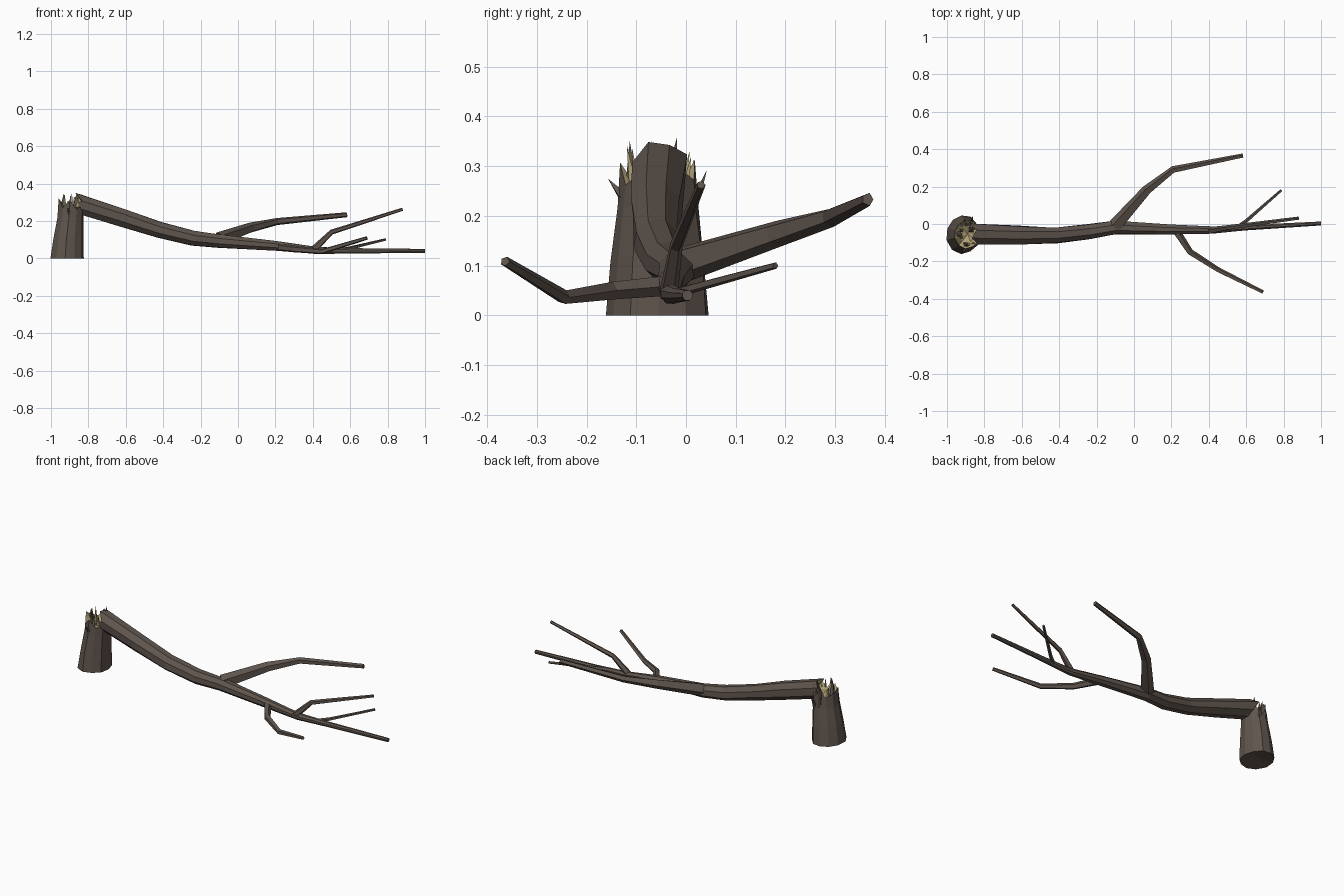
import bpy, bmesh, math, random
from mathutils import Vector

if "Cube" in bpy.data.objects:
    bpy.data.objects.remove(bpy.data.objects["Cube"])

random.seed(4)


def material(name, rgb):
    m = bpy.data.materials.new(name)
    m.diffuse_color = (*rgb, 1)
    m.use_nodes = True
    m.node_tree.nodes["Principled BSDF"].inputs["Base Color"].default_value = m.diffuse_color
    return m


BARK = material("bark", (0.115, 0.09, 0.075))
WOOD = material("raw_wood", (0.42, 0.35, 0.18))


def finish(name, bm, mats):
    bmesh.ops.recalc_face_normals(bm, faces=bm.faces)
    me = bpy.data.meshes.new(name)
    bm.to_mesh(me)
    bm.free()
    for m in mats:
        me.materials.append(m)
    ob = bpy.data.objects.new(name, me)
    bpy.context.collection.objects.link(ob)
    return ob


def bridge(bm, a, b, mat=0):
    n = len(a)
    for i in range(n):
        j = (i + 1) % n
        bm.faces.new((a[i], a[j], b[j], b[i])).material_index = mat


def fan(bm, ring, centre, mat=0):
    c = bm.verts.new(centre)
    for i in range(len(ring)):
        bm.faces.new((ring[i], ring[(i + 1) % len(ring)], c)).material_index = mat


def limb(name, path, sides, jitter=0.08, broken=None):
    """Tapered faceted tube along (x, y, z, radius) points."""
    bm = bmesh.new()
    pts = [Vector(p[:3]) for p in path]
    rings = []
    for k, p in enumerate(pts):
        t = (pts[min(k + 1, len(pts) - 1)] - pts[max(k - 1, 0)]).normalized()
        u = t.cross(Vector((0, 0, 1))).normalized()
        v = u.cross(t)
        ring = []
        for i in range(sides):
            a = math.tau * (i + 0.5) / sides
            r = path[k][3] * random.uniform(1 - jitter, 1 + jitter)
            co = p + u * r * math.cos(a) + v * r * math.sin(a)
            if broken and k == 0:
                co -= t * broken[i % len(broken)]
            ring.append(bm.verts.new(co))
        rings.append(ring)
    for a, b in zip(rings, rings[1:]):
        bridge(bm, a, b)
    t0 = (pts[1] - pts[0]).normalized()
    fan(bm, rings[0], pts[0] + t0 * (0.02 if broken else 0), 1 if broken else 0)
    bm.faces.new(rings[-1])
    return finish(name, bm, (BARK, WOOD))


# Stump with ragged rim and hollow broken top
N = 11
bm = bmesh.new()
rim = [0.0, 0.035, 0.01, 0.05, 0.015, 0.03, 0.06, 0.01, 0.045, 0.0, 0.02]
levels = [(-0.911, 0.09, 0.106, 0.003), (-0.905, 0.081, 0.096, 0.11),
          (-0.894, 0.07, 0.082, 0.22), (-0.890, 0.069, 0.077, 0.265)]
rings = []
wobble = [random.uniform(0.94, 1.06) for _ in range(N)]
for k, (cx, rx, ry, z) in enumerate(levels):
    ring = []
    for i in range(N):
        a = math.tau * i / N
        w = wobble[i] * random.uniform(0.98, 1.02)
        ring.append(bm.verts.new((cx + rx * w * math.cos(a), -0.054 + ry * w * math.sin(a),
                                  z + (rim[i] if k == 3 else 0))))
    rings.append(ring)
for a, b in zip(rings, rings[1:]):
    bridge(bm, a, b)
fan(bm, rings[0], (-0.911, -0.054, 0.02))
inner = [bm.verts.new((-0.89 + 0.045 * math.cos(math.tau * i / N),
                       -0.054 + 0.052 * math.sin(math.tau * i / N),
                       0.255 + random.uniform(0, 0.03))) for i in range(N)]
bridge(bm, rings[-1], inner, 1)
fan(bm, inner, (-0.89, -0.054, 0.245), 1)
low = min(v.co.z for v in bm.verts)
for v in bm.verts:
    v.co.z -= low
finish("stump", bm, (BARK, WOOD))


# Splinters: thin spikes around the break
def splinters(name, spikes, mat):
    bm = bmesh.new()
    for base, tip, r in spikes:
        b, t = Vector(base), Vector(tip)
        d = (t - b).normalized()
        u = d.orthogonal().normalized()
        v = d.cross(u)
        ring = [bm.verts.new(b + u * r * math.cos(math.tau * i / 4) + v * r * math.sin(math.tau * i / 4))
                for i in range(4)]
        fan(bm, ring, t)
        bm.faces.new(ring)
    finish(name, bm, (mat,))


splinters("bark_splinters", [
    ((-0.90, -0.12, 0.23), (-0.91, -0.157, 0.275), 0.014),
    ((-0.90, -0.11, 0.27), (-0.89, -0.113, 0.35), 0.015),
    ((-0.87, -0.03, 0.27), (-0.86, -0.018, 0.358), 0.018),
    ((-0.90, 0.01, 0.24), (-0.91, 0.016, 0.314), 0.018),
    ((-0.87, 0.015, 0.22), (-0.86, 0.042, 0.292), 0.013),
    ((-0.94, -0.05, 0.27), (-0.93, -0.07, 0.35), 0.016),
], BARK)
raw = []
for i in range(12):
    a = math.tau * i / 12 + random.uniform(-0.2, 0.2)
    c, s = math.cos(a), math.sin(a)
    raw.append(((-0.885 + 0.04 * c, -0.054 + 0.05 * s, 0.24),
                (-0.88 + 0.05 * c, -0.054 + 0.065 * s, random.uniform(0.30, 0.345)), 0.013))
splinters("raw_splinters", raw, WOOD)

# Fallen trunk, snapped off at the stump
limb("fallen_trunk", [
    (-0.84, -0.055, 0.286, 0.058), (-0.62, -0.06, 0.217, 0.053),
    (-0.42, -0.06, 0.152, 0.046), (-0.24, -0.042, 0.107, 0.043),
    (-0.10, -0.02, 0.092, 0.039), (0.20, -0.03, 0.068, 0.028),
    (0.42, -0.032, 0.042, 0.020), (0.60, -0.02, 0.040, 0.015),
    (1.0, 0.003, 0.040, 0.011)], 8, 0.06,
    [0.0, 0.045, 0.02, 0.05, 0.0, 0.03, 0.01, 0.04])

# Branches
branches = {
    "rear_branch": [(-0.10, -0.01, 0.10, 0.038), (0.07, 0.18, 0.162, 0.028),
                    (0.21, 0.29, 0.197, 0.019), (0.582, 0.365, 0.233, 0.013)],
    "front_branch": [(0.22, -0.03, 0.06, 0.021), (0.30, -0.15, 0.05, 0.018),
                     (0.45, -0.245, 0.036, 0.015), (0.688, -0.364, 0.108, 0.010)],
    "upper_branch": [(0.40, -0.035, 0.042, 0.020), (0.50, -0.02, 0.14, 0.014),
                     (0.88, 0.03, 0.262, 0.009)],
    "side_twig": [(0.55, -0.02, 0.045, 0.011), (0.60, 0.015, 0.055, 0.010),
                  (0.788, 0.18, 0.1, 0.007)],
}
for name, path in branches.items():
    limb(name, path, 5)
# Thin twig rising from the front view's tip cluster is covered by the branches above
